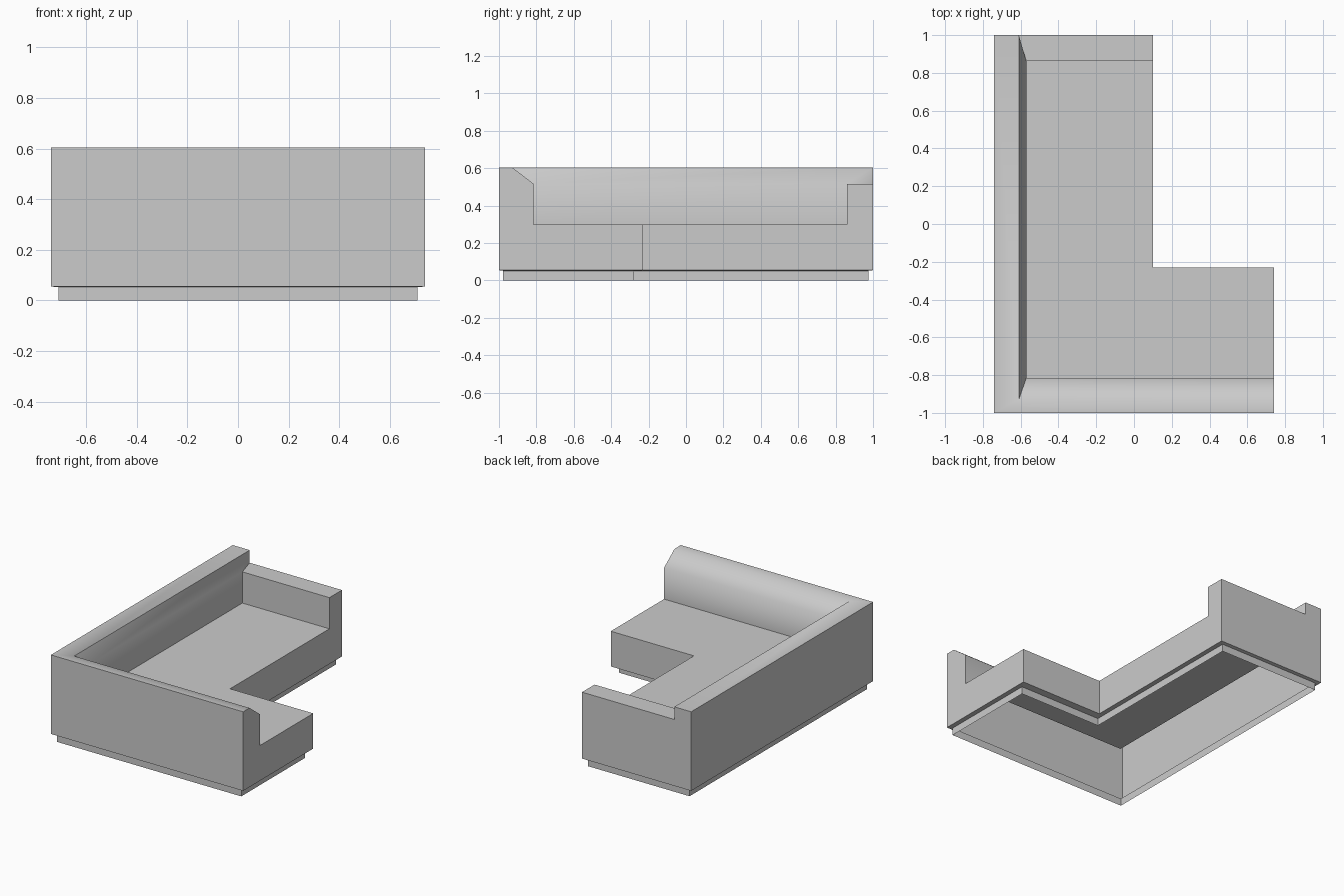
import bpy, bmesh, math

if "Cube" in bpy.data.objects:
    bpy.data.objects.remove(bpy.data.objects["Cube"])


def add_face(bm, pts):
    return bm.faces.new([bm.verts.new(p) for p in pts])


def strip(bm, low, high, closed=False):
    # quads between two matching rails
    n = len(low)
    for i in range(n if closed else n - 1):
        j = (i + 1) % n
        add_face(bm, [low[i], low[j], high[j], high[i]])


def at_z(path, z):
    return [(x, y, z) for x, y in path]


def finish(bm, name, up_z=None, smooth=0):
    # weld, orient outward, make object
    bmesh.ops.remove_doubles(bm, verts=bm.verts, dist=1e-4)
    bmesh.ops.recalc_face_normals(bm, faces=bm.faces)
    bm.normal_update()
    ref = min(bm.faces, key=lambda f: -abs(f.normal.z) + abs(f.calc_center_median().z - up_z[0]))
    if ref.normal.z * up_z[1] < 0:
        bmesh.ops.reverse_faces(bm, faces=bm.faces)
    me = bpy.data.meshes.new(name)
    bm.to_mesh(me)
    bm.free()
    ob = bpy.data.objects.new(name, me)
    bpy.context.collection.objects.link(ob)
    if smooth:
        bpy.ops.object.select_all(action='DESELECT')
        ob.select_set(True)
        bpy.context.view_layer.objects.active = ob
        bpy.ops.object.shade_smooth_by_angle(angle=math.radians(smooth))
    return ob


BOT, SEAT, ARM, TOP = 0.055, 0.30, 0.517, 0.605
outline = [(-.74, -1), (.74, -1), (.74, -.23), (.10, -.23), (.10, 1), (-.74, 1)]
inner = [(.74, -.815), (-.57, -.815), (-.57, .862), (.10, .862)]
crest = [(.74, -.93), (-.61, -.93), (-.61, 1)]

# sofa shell: hollow and open underneath
bm = bmesh.new()
# long plain outer walls
strip(bm, at_z([outline[5], outline[0], outline[1]], BOT), at_z([outline[5], outline[0], outline[1]], TOP))
strip(bm, at_z(outline[2:4], BOT), at_z(outline[2:4], SEAT))
# chaise end profile
add_face(bm, [(.74, y, z) for y, z in [(-1, BOT), (-.23, BOT), (-.23, SEAT), (-.815, SEAT),
                                       (-.815, ARM), (-.93, TOP), (-1, TOP)]])
# seat front with arm end
add_face(bm, [(.10, y, z) for y, z in [(-.23, BOT), (1, BOT), (1, ARM), (.862, ARM),
                                       (.862, SEAT), (-.23, SEAT)]])
# arm outer side with back end
add_face(bm, [(x, 1, z) for x, z in [(.10, BOT), (-.74, BOT), (-.74, TOP), (-.61, TOP),
                                     (-.61, ARM), (.10, ARM)]])
# seat, upright cushion faces, sloped shoulders
add_face(bm, at_z([inner[1], inner[0], outline[2], outline[3], inner[3], inner[2]], SEAT))
strip(bm, at_z(inner, SEAT), at_z(inner, ARM))
strip(bm, at_z(inner[:3], ARM), at_z(crest, TOP))
add_face(bm, [(*inner[2], ARM), (*crest[2], ARM), (*crest[2], TOP)])
# arm top and back top
add_face(bm, at_z([inner[2], inner[3], outline[4], crest[2]], ARM))
add_face(bm, at_z([outline[0], outline[1], crest[0], crest[1], crest[2], outline[5]], TOP))
finish(bm, "sofa_shell", (SEAT, 1), 60)

# recessed plinth skirt with ledge under the shell
foot = [(-.71, -.978), (.71, -.978), (.71, -.28), (.07, -.28), (.07, .975), (-.71, .975)]
bm = bmesh.new()
strip(bm, at_z(foot, 0), at_z(foot, .052), True)
strip(bm, at_z(foot, .052), at_z(outline, BOT), True)
finish(bm, "plinth", (BOT, -1))
